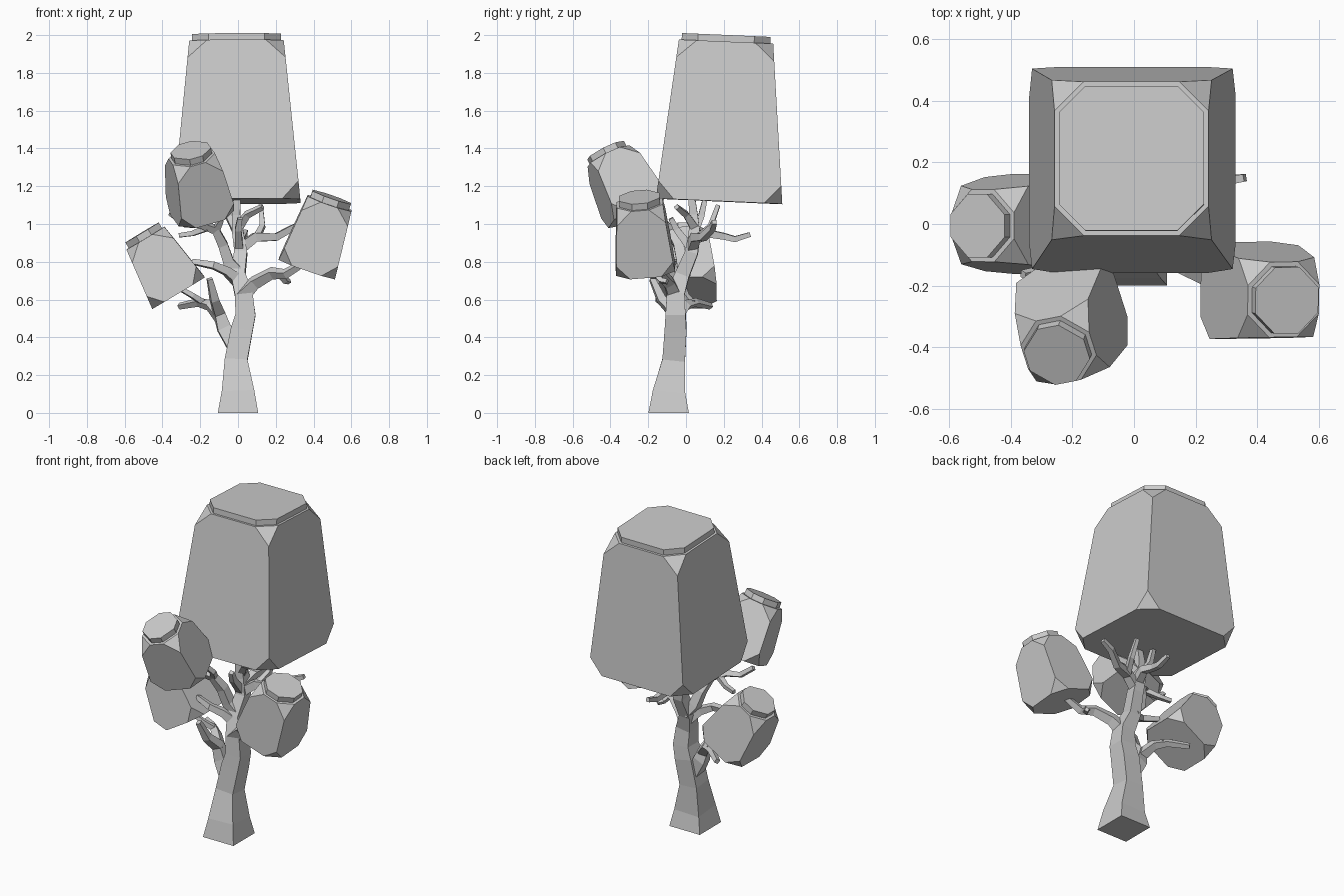
import bpy, bmesh
from mathutils import Vector, Matrix

cube = bpy.data.objects.get("Cube")
if cube:
    bpy.data.objects.remove(cube, do_unlink=True)

grey = bpy.data.materials.new("plain grey")
grey.use_nodes = True
grey.diffuse_color = (0.6, 0.6, 0.6, 1)
grey.node_tree.nodes["Principled BSDF"].inputs["Base Color"].default_value = (0.6, 0.6, 0.6, 1)


def finish(name, bm):
    bmesh.ops.recalc_face_normals(bm, faces=bm.faces[:])
    mesh = bpy.data.meshes.new(name)
    bm.to_mesh(mesh)
    bm.free()
    mesh.materials.append(grey)
    obj = bpy.data.objects.new(name, mesh)
    bpy.context.scene.collection.objects.link(obj)
    return obj


def foliage(name, base, crown, base_width, crown_width, chamfer, yaw=0):
    """Tapered block with cut corners and a raised octagonal cap."""
    base, crown = Vector(base), Vector(crown)
    axis = crown - base
    bm = bmesh.new()
    bmesh.ops.create_cube(bm, size=1)
    for v in bm.verts:
        width = crown_width if v.co.z > 0 else base_width
        v.co = (v.co.x * width, v.co.y * width, (v.co.z + 0.5) * axis.length)
    bmesh.ops.bevel(bm, geom=bm.verts[:], offset=chamfer, offset_type='ABSOLUTE',
                    segments=1, affect='VERTICES')
    bm.normal_update()
    top = max(bm.faces, key=lambda f: f.calc_center_median().z)
    bmesh.ops.inset_region(bm, faces=[top], thickness=0.016)
    cap = bmesh.ops.extrude_face_region(bm, geom=[top])["geom"]
    bmesh.ops.delete(bm, geom=[top], context='FACES_ONLY')
    bmesh.ops.translate(bm, vec=(0, 0, 0.035),
                        verts=[g for g in cap if isinstance(g, bmesh.types.BMVert)])
    lean = Vector((0, 0, 1)).rotation_difference(axis).to_matrix().to_4x4()
    bm.transform(Matrix.Translation(base) @ lean @ Matrix.Rotation(yaw, 4, 'Z'))
    return finish(name, bm)


def limb(name, *points):
    """Square-sectioned limb through (x, y, z, half width) points."""
    centres = [Vector(p[:3]) for p in points]
    last = len(points) - 1
    bm = bmesh.new()
    side, rings = Vector((1, 0, 0)), []
    for i, c in enumerate(centres):
        along = (centres[min(i + 1, last)] - centres[max(i - 1, 0)]).normalized()
        if i == 0:
            if abs(along.x) > 0.7:
                side = Vector((0, 0, 1))
            if c.z == 0:
                along = Vector((0, 0, 1))
        side = (side - along * side.dot(along)).normalized()
        up = along.cross(side)
        r = points[i][3]
        rings.append([bm.verts.new(c + (side * a + up * b) * r)
                      for a, b in ((-1, -1), (1, -1), (1, 1), (-1, 1))])
    for lower, upper in zip(rings, rings[1:]):
        for k in range(4):
            n = (k + 1) % 4
            bm.faces.new((lower[k], lower[n], upper[n], upper[k]))
    bm.faces.new(rings[0][::-1])
    bm.faces.new(rings[-1])
    return finish(name, bm)


# Foliage blocks
foliage("main_foliage", (-.005, .175, 1.12), (-.008, .212, 1.965), .67, .5, .095)
foliage("front_foliage", (-.19, -.26, 1.06), (-.245, -.41, 1.36), .31, .235, .075, .25)
foliage("right_foliage", (-.315, 0, .635), (-.49, -.005, .925), .325, .235, .075)
foliage("left_foliage", (.365, -.215, .765), (.485, -.245, 1.11), .315, .245, .075)

# Trunk and its two main forks
limb("trunk", (0, -.092, 0, .107), (0, -.09, .11, .086), (-.01, -.065, .28, .06),
     (.02, -.055, .44, .058), (.04, -.055, .52, .053), (.03, -.055, .63, .047),
     (0, -.02, .73, .038), (.015, .03, .85, .034), (0, .045, .95, .03),
     (-.01, .04, 1.05, .022), (-.005, .03, 1.14, .018))
limb("low_right_fork", (-.015, -.06, .36, .045), (-.075, -.05, .45, .036),
     (-.1, -.06, .53, .028), (-.125, -.13, .6, .022), (-.15, -.18, .71, .014))

# Branches and twigs
limb("low_right_branch", (-.09, -.05, .5, .028), (-.15, 0, .57, .022),
     (-.21, .05, .585, .017), (-.31, .13, .565, .013))
limb("low_right_twig", (-.18, .03, .58, .016), (-.24, 0, .62, .013), (-.31, -.01, .66, .011))
limb("low_left_branch", (.02, -.06, .62, .036), (.09, -.09, .69, .028),
     (.18, -.14, .74, .024), (.25, -.18, .735, .02), (.34, -.2, .79, .015))
limb("low_left_twig", (.22, -.16, .74, .017), (.25, -.13, .7, .013), (.27, -.1, .695, .011))
limb("mid_right_branch", (0, -.03, .7, .03), (-.06, -.06, .75, .022),
     (-.13, -.09, .78, .018), (-.24, -.06, .8, .013))
limb("upper_right_branch", (.005, -.01, .74, .032), (-.05, -.02, .8, .029),
     (-.08, -.04, .89, .026), (-.12, -.08, .97, .021), (-.2, -.12, 1, .017),
     (-.28, -.15, 1.0, .014), (-.36, -.165, 1.06, .012))
limb("upper_right_twig", (-.16, -.1, .98, .016), (-.24, -.06, .95, .013), (-.31, -.04, .94, .011))
limb("upper_front_twig", (-.115, -.08, .97, .018), (-.09, -.12, 1.02, .014),
     (-.13, -.19, 1.1, .012))
limb("upper_left_branch", (.01, .03, .87, .028), (.09, .05, .93, .024),
     (.2, .09, .93, .019), (.29, .14, .98, .016), (.36, .15, 1.01, .012))
limb("upper_left_twig", (.1, .06, .93, .017), (.13, .13, .99, .014), (.12, .17, 1.1, .011))
limb("rear_branch", (.01, .04, .91, .026), (.03, .12, .95, .021), (.02, .2, .935, .017),
     (.03, .26, .92, .015), (.03, .34, .945, .012))
limb("top_twig", (0, .045, .98, .022), (.05, 0, 1.05, .016), (.13, -.05, 1.09, .012))
limb("top_right_twig", (-.005, .045, .96, .022), (-.05, .08, 1.04, .016), (-.06, .1, 1.13, .012))
limb("front_twig", (.005, .02, .88, .022), (0, -.05, .97, .017), (.01, -.08, 1.03, .013))
